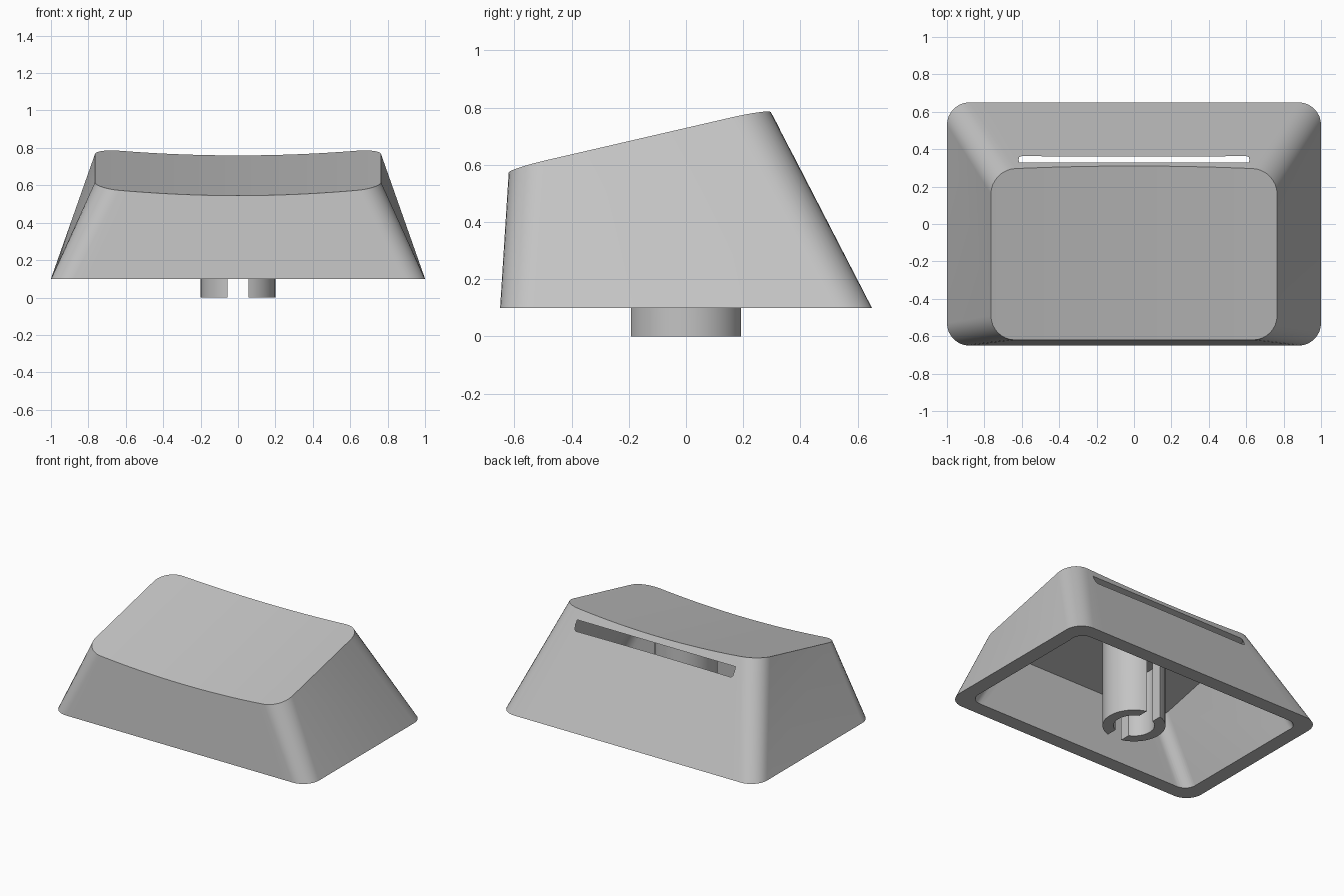
import bpy
import bmesh
import math

if "Cube" in bpy.data.objects:
    bpy.data.objects.remove(bpy.data.objects["Cube"])

grey = bpy.data.materials.new("warm_grey")
grey.diffuse_color = (0.55, 0.55, 0.55, 1)
grey.use_nodes = True
grey.node_tree.nodes["Principled BSDF"].inputs["Base Color"].default_value = grey.diffuse_color
RIM = 0.1      # height of the bottom rim
SLOPE = 0.231  # tilt of the top


def half_ring(hx, y, r, side, n=20, arc=8):
    """Left-to-right row of points with a rounded corner at each end."""
    left = [(-hx + r - r * math.cos(a), y - side * r * (1 - math.sin(a)))
            for a in (math.pi / 2 * i / arc for i in range(arc + 1))]
    flat = [(-(hx - r) + 2 * (hx - r) * i / n, y) for i in range(1, n)]
    return left + flat + [(-x, v) for x, v in reversed(left)]


def finish(name, bm):
    bmesh.ops.recalc_face_normals(bm, faces=bm.faces)
    me = bpy.data.meshes.new(name)
    bm.to_mesh(me)
    bm.free()
    me.materials.append(grey)
    ob = bpy.data.objects.new(name, me)
    bpy.context.collection.objects.link(ob)
    return ob


def hull(name, base, top, z0, height, bow):
    """Loft between two rounded rectangles; each is (hx, y_front, y_back, r)."""
    bm = bmesh.new()
    rows = []
    for (hx, yf, yb, r), is_top in ((base, False), (top, True)):
        for y, side in ((yf, -1), (yb, 1)):
            row = []
            for x, v in half_ring(hx, y, r, side):
                if is_top and side > 0:
                    v += bow * (1 - (x / hx) ** 2)
                row.append(bm.verts.new((x, v, height(x, v) if is_top else z0)))
            rows.append(row)
    bf, bb, tf, tb = rows
    for i in range(len(bf) - 1):
        for a, b in ((bf, tf), (bb, tb), (bf, bb), (tf, tb)):
            bm.faces.new((a[i], a[i + 1], b[i + 1], b[i]))
    # twisted side panels, split from top front to bottom back
    for i in (0, -1):
        bm.faces.new((bf[i], bb[i], tf[i]))
        bm.faces.new((bb[i], tb[i], tf[i]))
    return finish(name, bm)


def cylinder(name, r, z0, z1, slope=0.0):
    bm = bmesh.new()
    bmesh.ops.create_cone(bm, cap_ends=True, segments=48, radius1=r, radius2=r, depth=1)
    for v in bm.verts:
        v.co.z = z0 if v.co.z < 0 else z1 + slope * v.co.y
    return finish(name, bm)


def box(name, sx, sy, z0, z1):
    bm = bmesh.new()
    bmesh.ops.create_cube(bm, size=1)
    for v in bm.verts:
        v.co = (v.co.x * sx, v.co.y * sy, z0 if v.co.z < 0 else z1)
    return finish(name, bm)


def cut(ob, cutter):
    mod = ob.modifiers.new("cut", "BOOLEAN")
    mod.operation = "DIFFERENCE"
    mod.solver = "EXACT"
    mod.object = cutter
    bpy.context.view_layer.objects.active = ob
    bpy.ops.object.modifier_apply(modifier=mod.name)
    bpy.data.objects.remove(cutter)


def smooth(ob):
    bpy.ops.object.select_all(action="DESELECT")
    ob.select_set(True)
    bpy.context.view_layer.objects.active = ob
    bpy.ops.object.shade_smooth_by_angle(angle=math.radians(30))


# cap shell: tapered body with a tilted, dished top
cap = hull("cap_shell", (1.0, -0.65, 0.65, 0.12), (0.765, -0.62, 0.29, 0.13), RIM,
           lambda x, y: 0.688 + SLOPE * y + 0.041 * (x / 0.765) ** 2, 0.02)

# cavity: breaks through the back wall near its top, leaving a long narrow slot
drop = 0.02
cavity = hull("cavity_cutter", (0.9 + drop * 0.4, -0.55, 0.55 + drop * 0.34, 0.08),
              (0.655, -0.52, 0.34, 0.08), RIM - drop,
              lambda x, y: 0.645 + SLOPE * y, 0.0)
cut(cap, cavity)
smooth(cap)

# stem: hollow post split lengthwise, joined to the underside of the top
stem = cylinder("stem", 0.2, 0.0, 0.66, SLOPE)
cut(stem, cylinder("bore_cutter", 0.13, -0.1, 0.45))
cut(stem, box("split_cutter", 0.11, 0.6, -0.1, 0.45))
smooth(stem)
